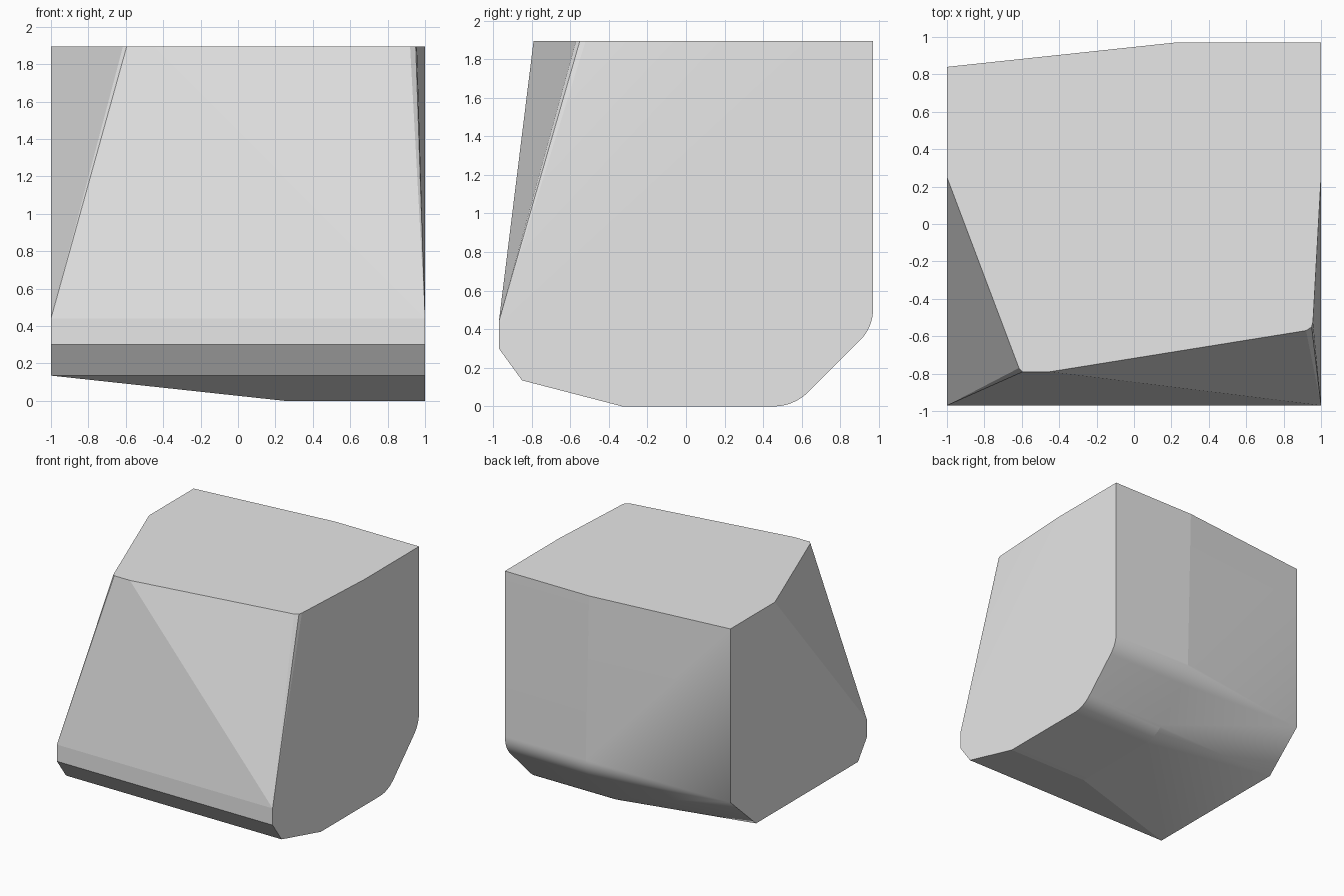
import bpy, bmesh, math

if "Cube" in bpy.data.objects:
    bpy.data.objects.remove(bpy.data.objects["Cube"])

TOP = 1.895


def fillet(a, corner, b, steps=14):
    """Rounded corner in the y-z plane from a to b."""
    pts = []
    for i in range(steps + 1):
        t = i / steps
        pts.append(tuple((1 - t) ** 2 * p + 2 * t * (1 - t) * q + t * t * r
                         for p, q, r in zip(a, corner, b)))
    return pts


points = []

# Top outline: chipped front corners and angled back
points += [(x, y, TOP) for x, y in [
    (-1, 0.84), (0.22, 0.97), (1, 0.97), (1, 0.25),
    (0.957, -0.52), (0.95, -0.55), (0.92, -0.57),
    (-0.45, -0.79), (-0.595, -0.79), (-0.615, -0.77), (-1, 0.25)]]

# Front lower edges, shared by both sides
for x in (-1, 1):
    points += [(x, -0.97, 0.44), (x, -0.97, 0.30), (x, -0.85, 0.135)]

# Underside with rounded back edge
back = fillet((0.45, 0), (0.56, 0), (0.64, 0.08))
back += fillet((0.90, 0.34), (0.97, 0.41), (0.97, 0.51))
for x in (0.25, 1):
    points += [(x, -0.33, 0)] + [(x, y, z) for y, z in back]

# Raised left underside, where the rounding runs out to sharp edges
points += [(-1, 0.50, 0.135), (-1, 0.84, 0.44)]

# Chipped block as the hull of its corners
bm = bmesh.new()
for p in points:
    bm.verts.new(p)
bmesh.ops.convex_hull(bm, input=bm.verts)
bmesh.ops.dissolve_limit(bm, angle_limit=math.radians(0.4),
                         verts=bm.verts, edges=bm.edges)
bmesh.ops.recalc_face_normals(bm, faces=bm.faces)
mesh = bpy.data.meshes.new("stone_block")
bm.to_mesh(mesh)
bm.free()

stone = bpy.data.materials.new("light grey stone")
stone.diffuse_color = (0.8, 0.8, 0.8, 1)
stone.use_nodes = True
stone.node_tree.nodes["Principled BSDF"].inputs["Base Color"].default_value = stone.diffuse_color
mesh.materials.append(stone)

block = bpy.data.objects.new("stone_block", mesh)
bpy.context.collection.objects.link(block)
bpy.context.view_layer.objects.active = block
block.select_set(True)
bpy.ops.object.shade_smooth_by_angle(angle=math.radians(5.7))
